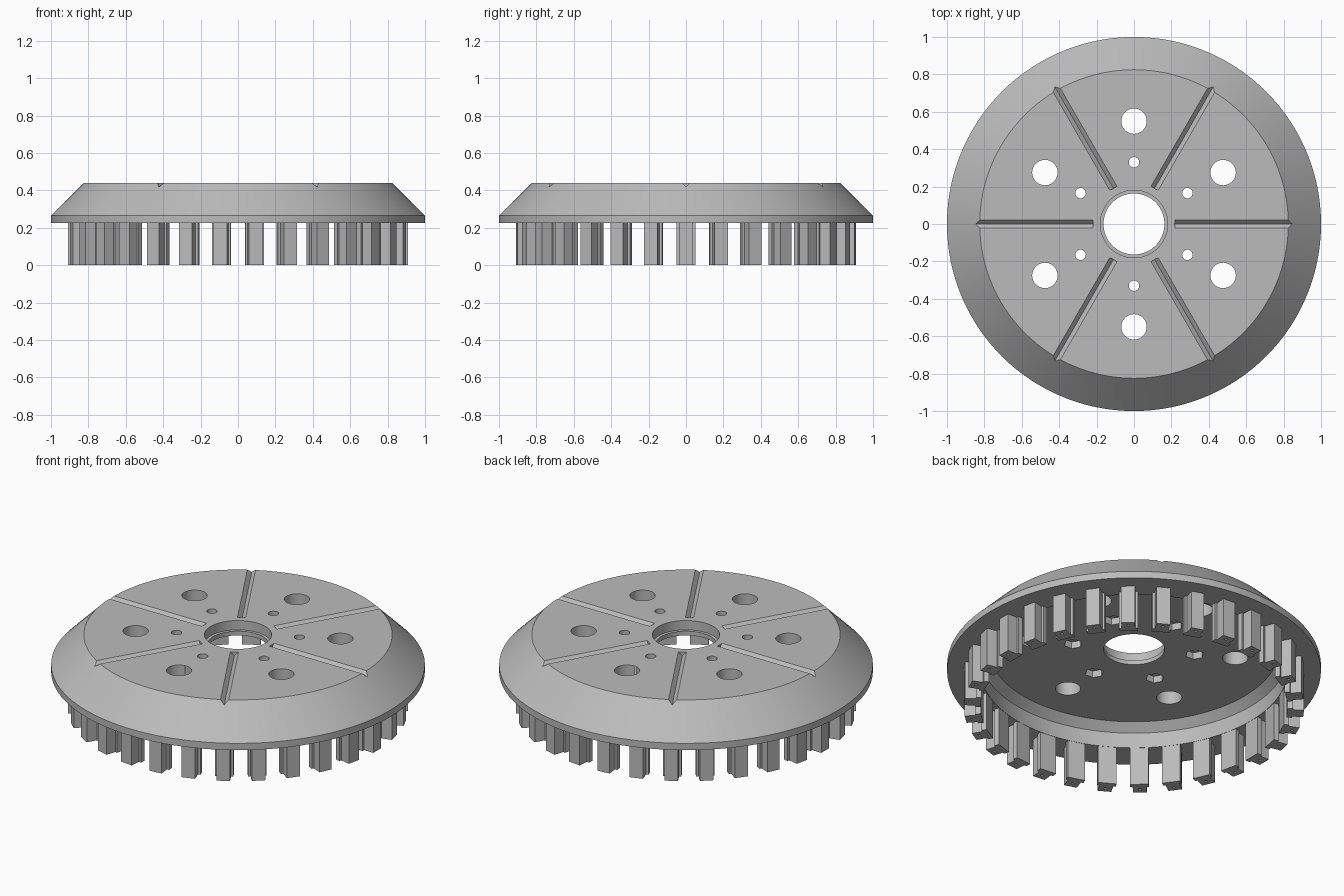
import bpy, bmesh, math
from mathutils import Matrix, Vector

cube = bpy.data.objects.get("Cube")
if cube:
    bpy.data.objects.remove(cube, do_unlink=True)

steel = bpy.data.materials.new("steel grey")
steel.use_nodes = True
colour = (0.5, 0.5, 0.5, 1)
steel.diffuse_color = colour
steel.node_tree.nodes["Principled BSDF"].inputs["Base Color"].default_value = colour


def finish(name, bm):
    bmesh.ops.recalc_face_normals(bm, faces=bm.faces)
    mesh = bpy.data.meshes.new(name)
    bm.to_mesh(mesh)
    bm.free()
    mesh.materials.append(steel)
    ob = bpy.data.objects.new(name, mesh)
    bpy.context.collection.objects.link(ob)
    return ob


def activate(ob):
    bpy.ops.object.select_all(action='DESELECT')
    ob.select_set(True)
    bpy.context.view_layer.objects.active = ob


def cut(ob, cutter):
    cutter.hide_render = True
    mod = ob.modifiers.new("cut", 'BOOLEAN')
    mod.operation = 'DIFFERENCE'
    mod.solver = 'EXACT'
    mod.object = cutter
    activate(ob)
    bpy.ops.object.modifier_apply(modifier=mod.name)
    bpy.data.objects.remove(cutter, do_unlink=True)


def lathe(name, profile, steps):
    bm = bmesh.new()
    rings = []
    for i in range(steps):
        turn = Matrix.Rotation(math.tau * i / steps, 3, 'Z')
        rings.append([bm.verts.new(turn @ Vector((r, 0, z))) for r, z in profile])
    n = len(profile)
    for a, b in zip(rings, rings[1:] + rings[:1]):
        for j in range(n):
            k = (j + 1) % n
            bm.faces.new((a[j], b[j], b[k], a[k]))
    return finish(name, bm)


def prism(bm, outline, offset, angle):
    """Extrude a closed outline by an offset and turn it about the axis."""
    turn = Matrix.Rotation(angle, 3, 'Z')
    face = bm.faces.new([bm.verts.new(turn @ Vector(p)) for p in outline])
    out = bmesh.ops.extrude_face_region(bm, geom=[face])["geom"]
    verts = [g for g in out if isinstance(g, bmesh.types.BMVert)]
    bmesh.ops.translate(bm, verts=verts, vec=turn @ Vector(offset))


def drill(bm, dist, angle, radius, low, high, sides):
    place = (Matrix.Rotation(angle, 4, 'Z')
             @ Matrix.Translation((dist, 0, (low + high) / 2)))
    bmesh.ops.create_cone(bm, cap_ends=True, segments=sides, radius1=radius,
                          radius2=radius, depth=high - low, matrix=place)


# Bevelled plate with hollow underside and stepped centre bore
FLANGE, FLOOR, TOP = 0.225, 0.36, 0.44
plate = lathe("pressure_plate", [
    (0.18, TOP), (0.825, TOP), (1, 0.265), (1, FLANGE), (0.82, FLANGE),
    (0.82, 0.315), (0.775, FLOOR), (0.163, FLOOR), (0.163, 0.385), (0.18, 0.385)], 120)

sixths = [math.radians(60 * i) for i in range(6)]

# Bolt holes between the grooves, the small ones with hexagonal pockets below
holes = bmesh.new()
pockets = bmesh.new()
for a in sixths:
    drill(holes, 0.55, a + math.pi / 6, 0.068, 0.3, 0.5, 40)
    drill(holes, 0.33, a + math.pi / 6, 0.028, 0.3, 0.5, 24)
    drill(pockets, 0.33, a + math.pi / 6, 0.05, 0.3, 0.4, 6)
cut(plate, finish("hole_cutter", holes))
cut(plate, finish("pocket_cutter", pockets))

# Radial V grooves running out through the bevel
grooves = bmesh.new()
for a in sixths:
    prism(grooves, [(0.22, 0, TOP - 0.022), (0.22, 0.044, TOP + 0.022),
                    (0.22, -0.044, TOP + 0.022)], (0.7, 0, 0), a)
cut(plate, finish("groove_cutter", grooves))

# Ring of T-shaped lugs hanging below the flange, each with a pin hole
lugs = bmesh.new()
pins = bmesh.new()
half = [(0.821, 0.05), (0.85, 0.05), (0.85, 0.037), (0.91, 0.037)]
outline = [(x, y, 0) for x, y in half] + [(x, -y, 0) for x, y in reversed(half)]
for i in range(30):
    a = math.radians(12 * i)
    prism(lugs, outline, (0, 0, FLANGE + 0.01), a)
    drill(pins, 0.88, a, 0.008, -0.05, 0.06, 10)
ring = finish("lug_ring", lugs)
cut(ring, finish("pin_cutter", pins))

for ob in (plate, ring):
    activate(ob)
    bpy.ops.object.shade_smooth_by_angle(angle=math.radians(25))
